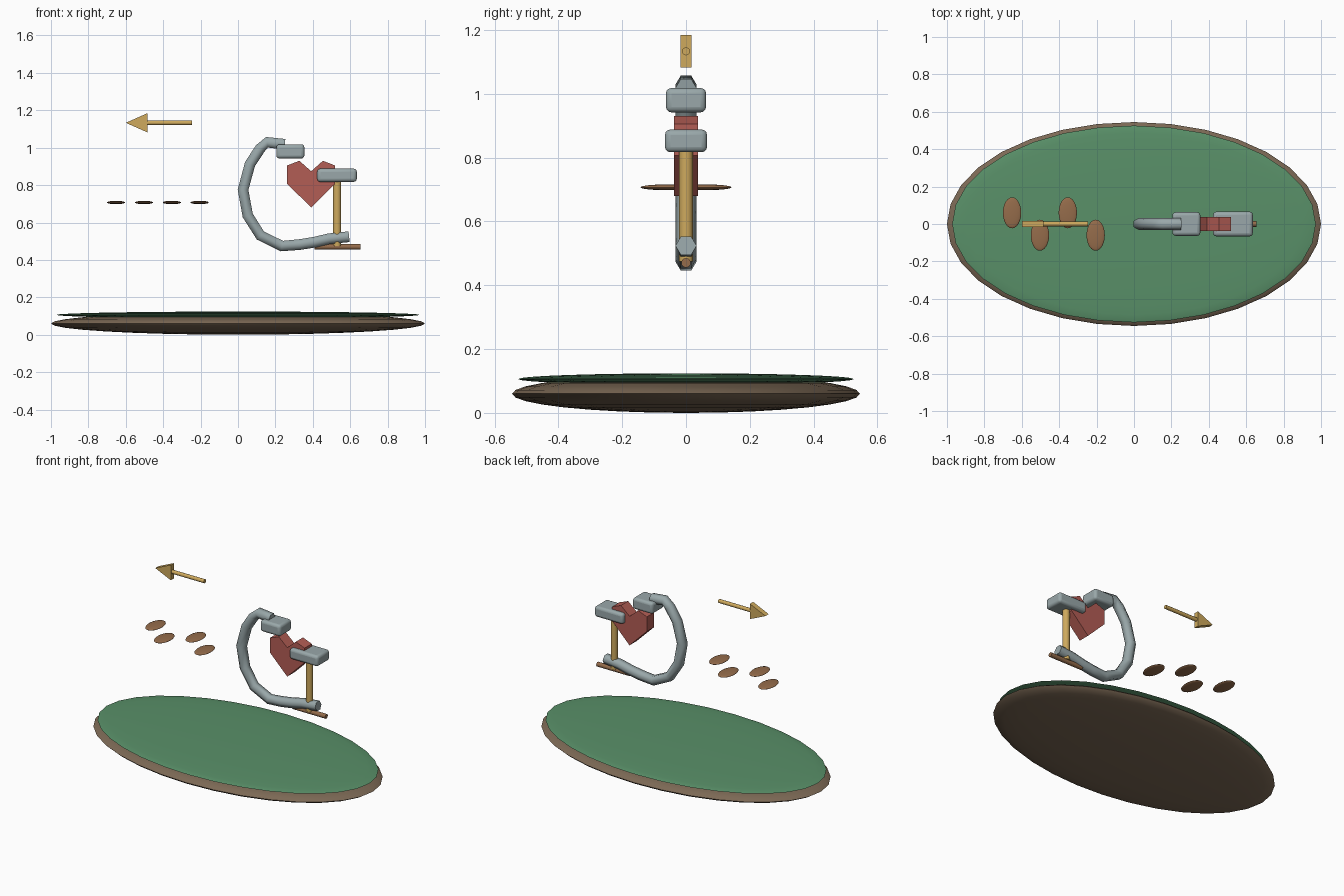
import bpy, bmesh, math
from mathutils import Vector

if "Cube" in bpy.data.objects:
    bpy.data.objects.remove(bpy.data.objects["Cube"])


def material(name, rgb):
    m = bpy.data.materials.new(name)
    m.diffuse_color = (*rgb, 1)
    m.use_nodes = True
    m.node_tree.nodes["Principled BSDF"].inputs["Base Color"].default_value = m.diffuse_color
    return m


EARTH = material("earth", (0.20, 0.14, 0.09))
GREEN = material("green", (0.10, 0.28, 0.14))
BROWN = material("brown", (0.30, 0.15, 0.07))
GOLD = material("gold", (0.62, 0.40, 0.11))
RED = material("red", (0.45, 0.11, 0.09))
STEEL = material("steel", (0.32, 0.39, 0.40))


def finish(name, mat, smooth=True):
    ob = bpy.context.object
    ob.name = name
    ob.data.materials.append(mat)
    if smooth:
        bpy.ops.object.transform_apply(location=False, rotation=True, scale=True)
        bpy.ops.object.shade_smooth_by_angle(angle=math.radians(35))
    return ob


def ellipsoid(name, loc, radii, mat, seg=32, rings=16):
    bpy.ops.mesh.primitive_uv_sphere_add(segments=seg, ring_count=rings, radius=1, location=loc)
    bpy.context.object.scale = radii
    return finish(name, mat)


def rod(name, a, b, r, mat, sides=16):
    a, b = Vector(a), Vector(b)
    bpy.ops.mesh.primitive_cylinder_add(vertices=sides, radius=r, depth=(b - a).length,
                                        location=(a + b) / 2)
    bpy.context.object.rotation_euler = (b - a).to_track_quat('Z', 'Y').to_euler()
    return finish(name, mat)


def pad(name, lo, hi, bevel, mat):
    lo, hi = Vector(lo), Vector(hi)
    bpy.ops.mesh.primitive_cube_add(size=1, location=(lo + hi) / 2)
    bpy.context.object.scale = hi - lo
    ob = finish(name, mat)
    mod = ob.modifiers.new("round", 'BEVEL')
    mod.width, mod.segments = bevel, 3
    return ob


def mesh_object(name, bm, mat):
    bmesh.ops.recalc_face_normals(bm, faces=bm.faces)
    me = bpy.data.meshes.new(name)
    bm.to_mesh(me)
    bm.free()
    ob = bpy.data.objects.new(name, me)
    bpy.context.collection.objects.link(ob)
    me.materials.append(mat)
    return ob


def plate(name, outline, half, mat):
    """Extrude an x-z outline symmetrically along y."""
    bm = bmesh.new()
    face = bm.faces.new([bm.verts.new((x, -half, z)) for x, z in outline])
    new = bmesh.ops.extrude_face_region(bm, geom=[face])["geom"]
    bmesh.ops.translate(bm, vec=(0, 2 * half, 0),
                        verts=[g for g in new if isinstance(g, bmesh.types.BMVert)])
    if not face.is_valid or len(bm.faces) < len(outline) + 2:
        bm.faces.new([v for v in bm.verts if v.co.y < 0])
    return mesh_object(name, bm, mat)


def tube(name, path, r, mat, sides=6):
    """Sweep a polygon along a path lying in the x-z plane."""
    pts = [Vector((x, 0, z)) for x, z in path]
    bm, rings = bmesh.new(), []
    for i, p in enumerate(pts):
        d = (pts[min(i + 1, len(pts) - 1)] - pts[max(i - 1, 0)]).normalized()
        n = Vector((-d.z, 0, d.x))
        rings.append([bm.verts.new(p + Vector((0, r * math.cos(t), 0)) + n * r * math.sin(t))
                      for t in (2 * math.pi * k / sides for k in range(sides))])
    for a, b in zip(rings, rings[1:]):
        for k in range(sides):
            j = (k + 1) % sides
            bm.faces.new((a[k], a[j], b[j], b[k]))
    bm.faces.new(rings[0])
    bm.faces.new(rings[-1])
    ob = mesh_object(name, bm, mat)
    bpy.ops.object.select_all(action='DESELECT')
    ob.select_set(True)
    bpy.context.view_layer.objects.active = ob
    bpy.ops.object.shade_smooth_by_angle(angle=math.radians(65))
    return ob


# Oval base with grass top
ellipsoid("base", (0, 0, 0.06), (1.0, 0.545, 0.06), EARTH)
ellipsoid("grass_top", (0, 0, 0.106), (0.972, 0.526, 0.018), GREEN)

# Alternating footprints
for i in range(4):
    ellipsoid(f"footprint_{i + 1}", (-0.652 + 0.149 * i, 0.06 * (-1) ** i, 0.707),
              (0.049, 0.083, 0.009), BROWN, 24, 12)

# Direction arrow
rod("arrow_shaft", (-0.49, 0, 1.133), (-0.245, 0, 1.133), 0.0125, GOLD, 12)
plate("arrow_head", [(-0.6, 1.133), (-0.485, 1.184), (-0.485, 1.082)], 0.017, GOLD)

# Faceted heart
half_heart = [(0.063, 0.93), (0.128, 0.905), (0.128, 0.807)]
cx = 0.391
plate("heart", [(cx, 0.874)] + [(cx + x, z) for x, z in half_heart] + [(cx, 0.68)]
      + [(cx - x, z) for x, z in reversed(half_heart)], 0.038, RED)

# Clamp frame
tube("clamp_frame", [(0.25, 1.018), (0.155, 1.029), (0.118, 0.995), (0.064, 0.912),
                     (0.027, 0.775), (0.052, 0.638), (0.12, 0.53), (0.235, 0.474),
                     (0.33, 0.482), (0.41, 0.495), (0.487, 0.513), (0.594, 0.524)],
     0.033, STEEL)

# Clamp jaws, screw and turning handle
pad("upper_jaw", (0.205, -0.063, 0.942), (0.355, 0.063, 1.018), 0.017, STEEL)
pad("lower_jaw", (0.423, -0.066, 0.817), (0.635, 0.066, 0.888), 0.017, STEEL)
rod("clamp_screw", (0.53, 0, 0.475), (0.53, 0, 0.84), 0.022, GOLD)
rod("clamp_handle", (0.41, 0, 0.47), (0.654, 0, 0.47), 0.015, BROWN, 12)
